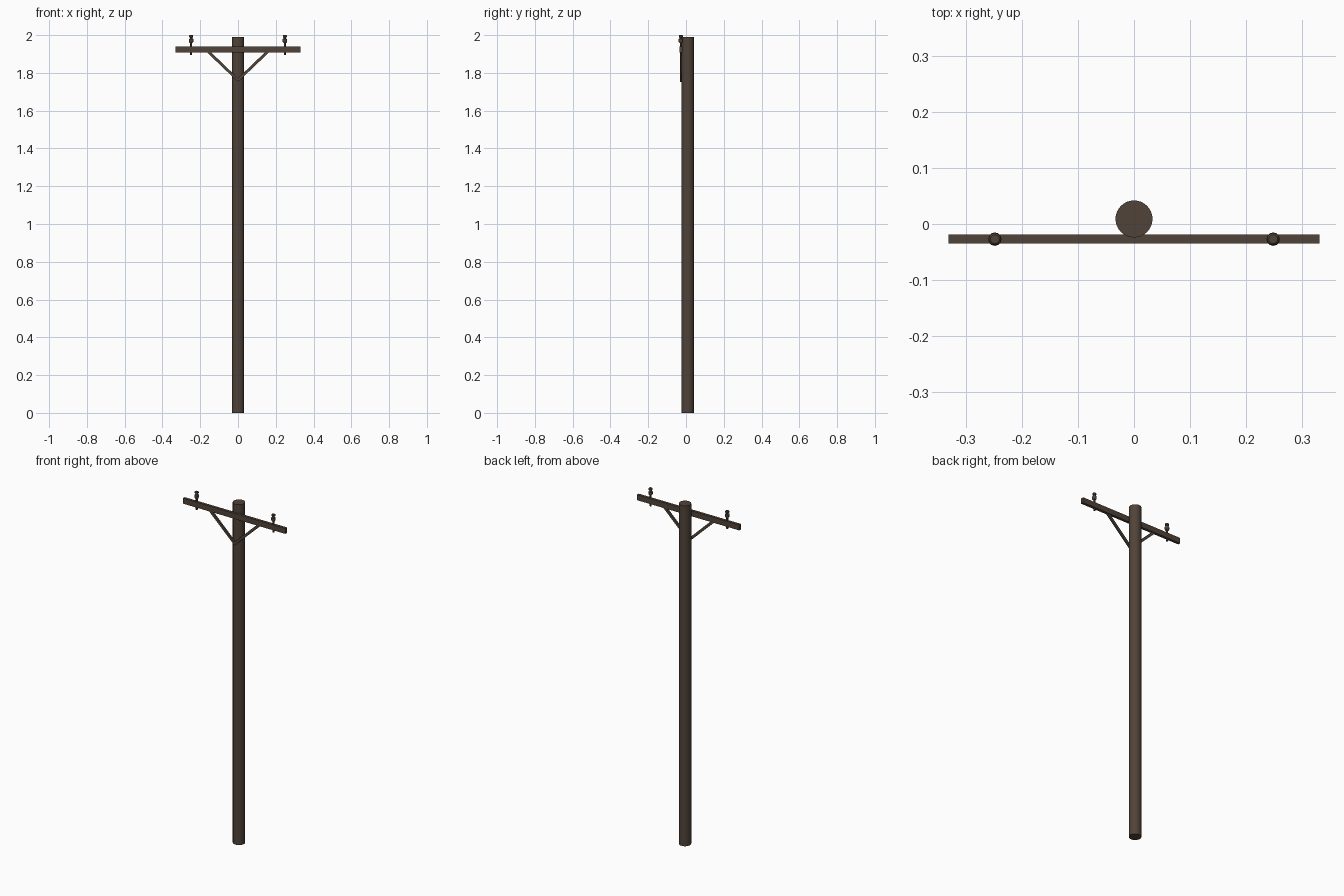
import bpy, bmesh, math
from mathutils import Vector

if "Cube" in bpy.data.objects:
    bpy.data.objects.remove(bpy.data.objects["Cube"])


def material(name, rgb):
    m = bpy.data.materials.new(name)
    m.diffuse_color = (*rgb, 1)
    m.use_nodes = True
    m.node_tree.nodes["Principled BSDF"].inputs["Base Color"].default_value = m.diffuse_color
    return m


WOOD = material("weathered brown", (0.080, 0.056, 0.040))


def finish(name, bm, smooth=False):
    bmesh.ops.recalc_face_normals(bm, faces=bm.faces[:])
    me = bpy.data.meshes.new(name)
    bm.to_mesh(me)
    bm.free()
    me.materials.append(WOOD)
    ob = bpy.data.objects.new(name, me)
    bpy.context.collection.objects.link(ob)
    if smooth:
        bpy.context.view_layer.objects.active = ob
        ob.select_set(True)
        bpy.ops.object.shade_smooth_by_angle(angle=math.radians(35))
        ob.select_set(False)
    return ob


def lathe(name, x, y, profile, sides, smooth=False):
    """Stack rings of (radius, z) and cap both ends."""
    bm = bmesh.new()
    rings = [[bm.verts.new((x + r * math.cos(2 * math.pi * i / sides),
                            y + r * math.sin(2 * math.pi * i / sides), z))
              for i in range(sides)] for r, z in profile]
    for a, b in zip(rings, rings[1:]):
        for i in range(sides):
            j = (i + 1) % sides
            bm.faces.new((a[i], a[j], b[j], b[i]))
    bm.faces.new(rings[0])
    bm.faces.new(rings[-1])
    return finish(name, bm, smooth)


def prism(name, outline, y0, y1):
    """Extrude an x/z outline from y0 to y1."""
    bm = bmesh.new()
    face = bm.faces.new([bm.verts.new((x, y0, z)) for x, z in outline])
    new = bmesh.ops.extrude_face_region(bm, geom=[face])["geom"]
    moved = [g for g in new if isinstance(g, bmesh.types.BMVert)]
    bmesh.ops.translate(bm, verts=moved, vec=Vector((0, y1 - y0, 0)))
    return finish(name, bm)


# Round upright pole
lathe("pole", 0, 0.009, [(0.033, 0), (0.033, 1.99)], 32, True)

# Crossarm on the front of the pole
prism("crossarm", [(-0.331, 1.909), (0.331, 1.909), (0.331, 1.941), (-0.331, 1.941)],
      -0.035, -0.019)

ARM_Y = -0.027
for side, s in (("left", -1), ("right", 1)):
    # Diagonal flat brace
    prism(side + "_brace", [(0, 1.752), (s * 0.165, 1.909), (s * 0.149, 1.915), (0, 1.772)],
          -0.033, -0.023)
    # Pin through the arm
    lathe(side + "_pin", s * 0.248, ARM_Y, [(0.0055, 1.894), (0.0055, 1.966)], 10, True)
    # Ribbed insulator
    lathe(side + "_insulator", s * 0.248, ARM_Y,
          [(0.008, 1.959), (0.012, 1.965), (0.012, 1.979), (0.007, 1.983),
           (0.007, 1.987), (0.011, 1.990), (0.011, 1.997), (0.008, 2.0)], 12)
